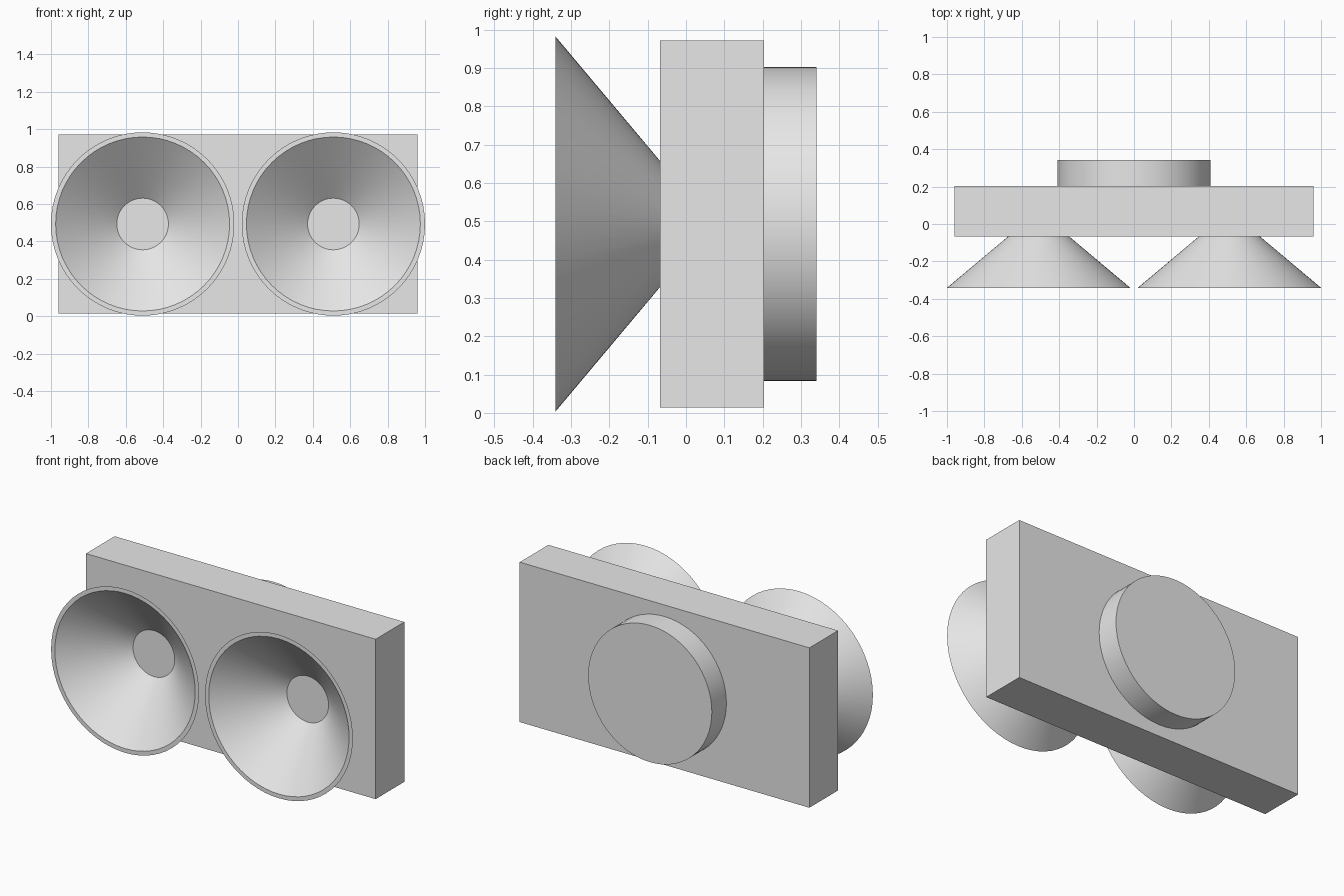
import bpy, bmesh
from math import cos, sin, pi, radians

cube = bpy.data.objects.get("Cube")
if cube:
    bpy.data.objects.remove(cube, do_unlink=True)

MID_Z = 0.493
SIDES = 64
FRONT, FACE, BACK, REAR = -0.341, -0.068, 0.203, 0.341

grey = bpy.data.materials.new("light_grey")
grey.use_nodes = True
grey.diffuse_color = (0.8, 0.8, 0.8, 1)
grey.node_tree.nodes["Principled BSDF"].inputs["Base Color"].default_value = (0.8, 0.8, 0.8, 1)


def finish(name, bm, smooth=False):
    bmesh.ops.recalc_face_normals(bm, faces=bm.faces)
    mesh = bpy.data.meshes.new(name)
    bm.to_mesh(mesh)
    bm.free()
    obj = bpy.data.objects.new(name, mesh)
    bpy.context.collection.objects.link(obj)
    mesh.materials.append(grey)
    if smooth:
        bpy.ops.object.select_all(action="DESELECT")
        obj.select_set(True)
        bpy.context.view_layer.objects.active = obj
        bpy.ops.object.shade_smooth_by_angle(angle=radians(30))
    return obj


def lathe(name, x, profile, closed):
    """Turn a (radius, y) profile around a front-to-back axis."""
    bm = bmesh.new()
    angles = [2 * pi * i / SIDES for i in range(SIDES)]
    rings = [[bm.verts.new((x + r * cos(a), y, MID_Z + r * sin(a))) for a in angles]
             for r, y in profile]
    pairs = list(zip(rings, rings[1:]))
    if closed:
        pairs.append((rings[-1], rings[0]))
    else:
        bm.faces.new(rings[0])
        bm.faces.new(rings[-1])
    for a, b in pairs:
        for i in range(SIDES):
            j = (i + 1) % SIDES
            bm.faces.new((a[i], a[j], b[j], b[i]))
    return finish(name, bm, smooth=True)


# Rectangular body
bm = bmesh.new()
bmesh.ops.create_cube(bm, size=1)
bmesh.ops.scale(bm, vec=(1.92, BACK - FACE, 0.958), verts=bm.verts)
bmesh.ops.translate(bm, vec=(0, (BACK + FACE) / 2, MID_Z), verts=bm.verts)
finish("body", bm)

# Hollow flared horns with a flat rim
for side, x in (("right", -0.51), ("left", 0.51)):
    lathe(side + "_horn", x,
          [(0.165, FACE), (0.49, FRONT), (0.465, FRONT), (0.138, FACE)], closed=True)

# Round disc on the back
lathe("back_disc", 0, [(0.41, BACK), (0.41, REAR)], closed=False)
